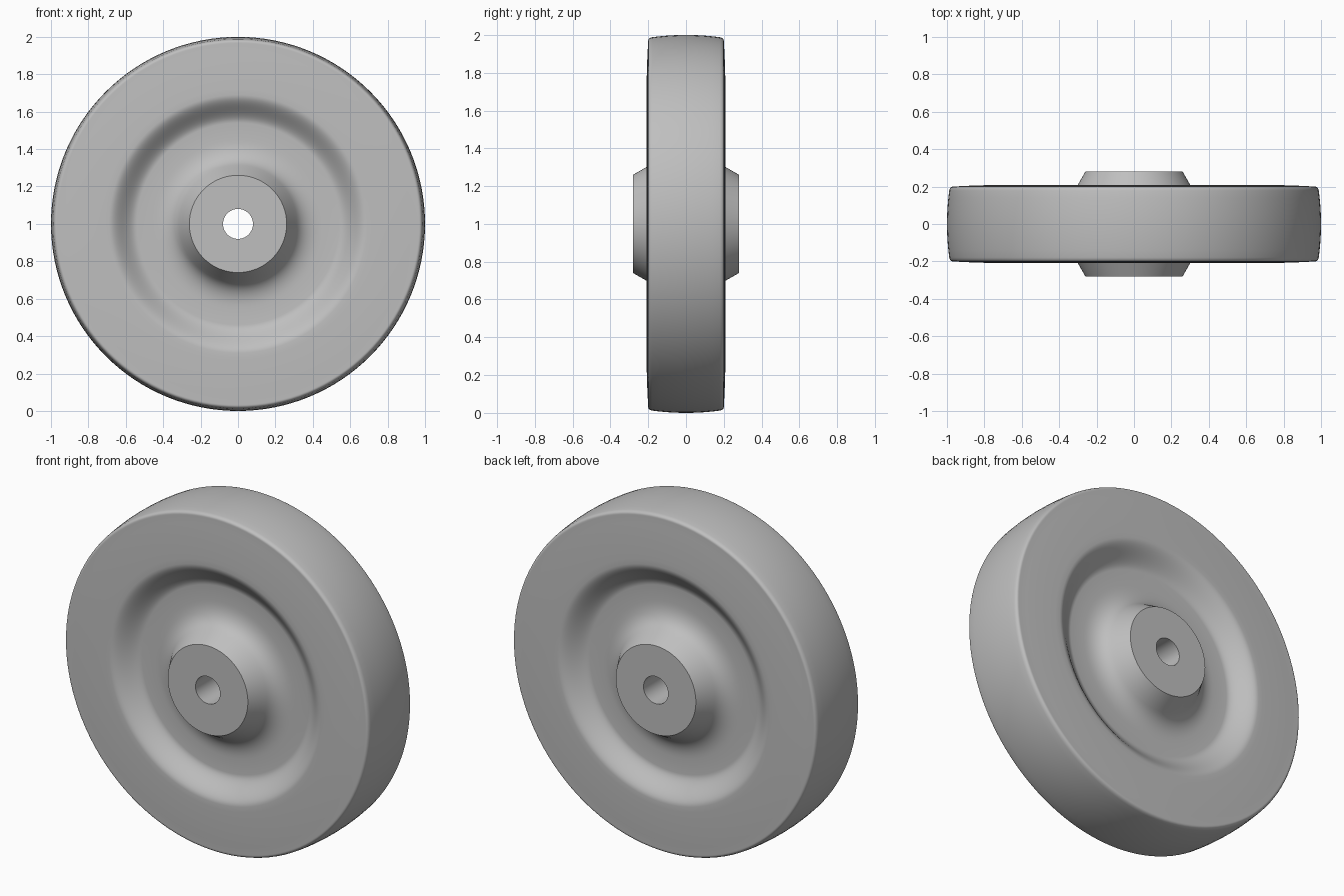
import bpy, bmesh, math
from mathutils import Vector

old = bpy.data.objects.get("Cube")
if old:
    bpy.data.objects.remove(old, do_unlink=True)

# Single grey material
grey = bpy.data.materials.new("plain_grey")
grey.use_nodes = True
colour = (0.52, 0.52, 0.52, 1)
grey.diffuse_color = colour
grey.node_tree.nodes["Principled BSDF"].inputs["Base Color"].default_value = colour


def ease(a, b, steps):
    """S-shaped curve between two (radius, depth) points."""
    pts = []
    for i in range(steps + 1):
        t = i / steps
        s = t * t * (3 - 2 * t)
        pts.append((a[0] + (b[0] - a[0]) * t, a[1] + (b[1] - a[1]) * s))
    return pts


def arc(p0, p1, p2, steps):
    """Rounded corner from p0 to p2, pulled towards p1."""
    a, b, c = Vector(p0), Vector(p1), Vector(p2)
    return [tuple(a * (1 - t) ** 2 + b * 2 * t * (1 - t) + c * t * t)
            for t in (i / steps for i in range(steps + 1))]


# Half of the section: bore, hub face, hub cone, dished web, side wall, shoulder, tread
half = [(0.08, 0.28), (0.26, 0.28), (0.3, 0.21)]
half += arc((0.315, 0.184), (0.352, 0.12), (0.45, 0.12), 10)
half += ease((0.54, 0.12), (0.69, 0.209), 14)
half += arc((0.72, 0.209), (0.86, 0.207), (0.965, 0.2), 5)
half += arc((0.97, 0.2), (0.984, 0.199), (0.988, 0.178), 6)
half += [(1 - 0.012 * (y / 0.178) ** 2, y) for y in (0.14, 0.1, 0.05)]
section = half + [(1, 0)] + [(r, -y) for r, y in reversed(half)]

# Revolve the section around the axle
bm = bmesh.new()
ring = [bm.verts.new((r, y, 0)) for r, y in section]
edges = [bm.edges.new((ring[i - 1], ring[i])) for i in range(len(ring))]
bmesh.ops.spin(bm, geom=ring + edges, cent=(0, 0, 0), axis=(0, 1, 0),
               angle=math.tau, steps=128, use_merge=True)
bmesh.ops.remove_doubles(bm, verts=bm.verts, dist=0.0001)
bmesh.ops.recalc_face_normals(bm, faces=bm.faces)
mesh = bpy.data.meshes.new("wheel")
bm.to_mesh(mesh)
bm.free()
mesh.materials.append(grey)

wheel = bpy.data.objects.new("wheel", mesh)
bpy.context.collection.objects.link(wheel)
wheel.location.z = 1
bpy.ops.object.select_all(action="DESELECT")
wheel.select_set(True)
bpy.context.view_layer.objects.active = wheel
bpy.ops.object.shade_smooth_by_angle(angle=math.radians(35))
